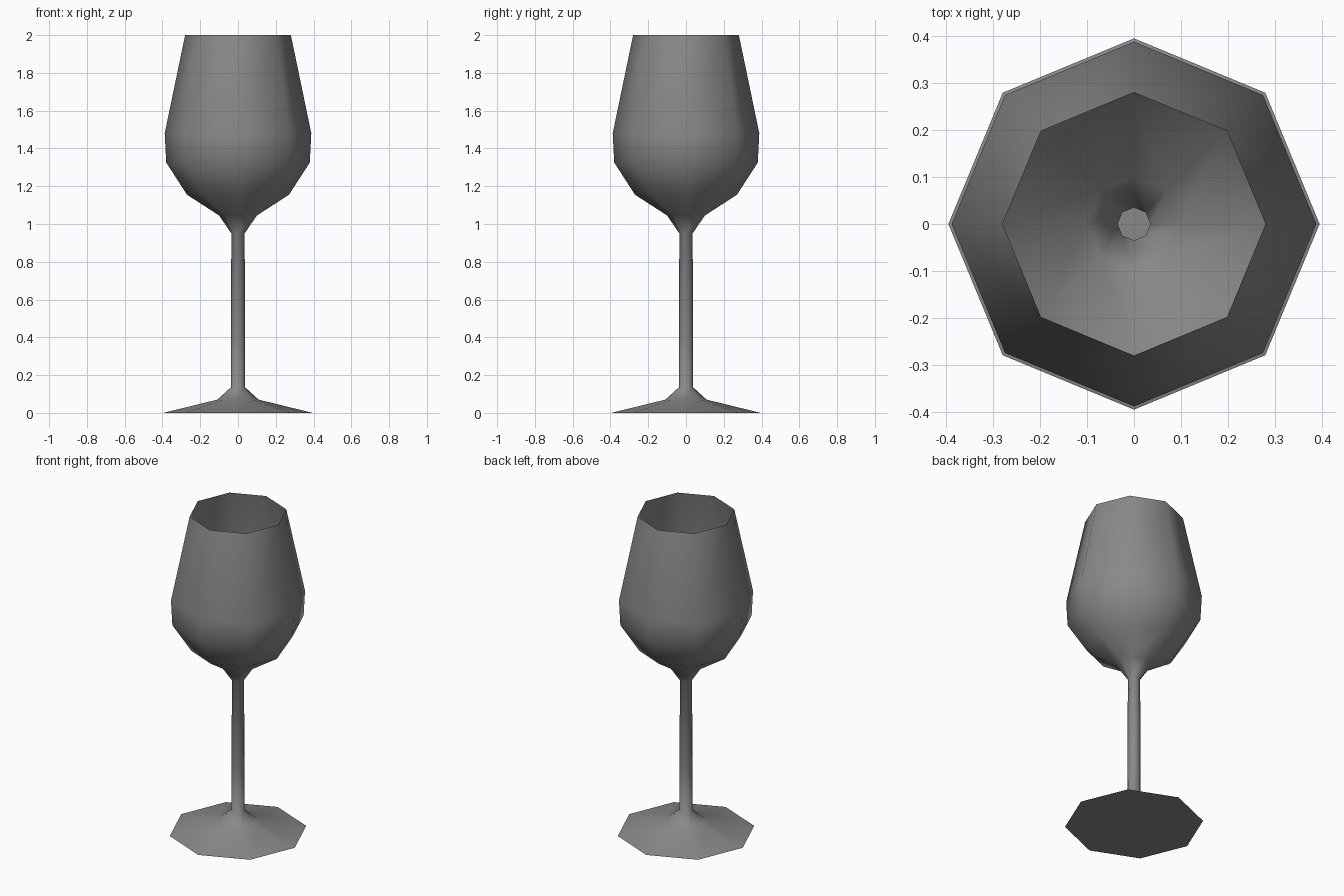
import bpy
import bmesh
from math import cos, sin, tau, radians

cube = bpy.data.objects.get("Cube")
if cube:
    bpy.data.objects.remove(cube, do_unlink=True)

SIDES = 8

# Single grey material
grey = bpy.data.materials.new("grey glass")
grey.use_nodes = True
color = (0.25, 0.25, 0.25, 1)
grey.diffuse_color = color
grey.node_tree.nodes["Principled BSDF"].inputs["Base Color"].default_value = color

# Radius and height, from the foot up to the open rim
profile = [
    (0.395, 0), (0.11, 0.07), (0.038, 0.135), (0.038, 0.4), (0.035, 0.95),
    (0.1, 1.045), (0.27, 1.155), (0.38, 1.325), (0.388, 1.48), (0.28, 2),
]


def lathe(name, points):
    """Thin-walled octagonal lathe, closed at the bottom and open at the top."""
    bm = bmesh.new()
    rings = [[bm.verts.new((r * cos(tau * i / SIDES), r * sin(tau * i / SIDES), z))
              for i in range(SIDES)] for r, z in points]
    bm.faces.new(rings[0][::-1])
    for low, high in zip(rings, rings[1:]):
        for i in range(SIDES):
            j = (i + 1) % SIDES
            bm.faces.new((low[i], low[j], high[j], high[i]))
    mesh = bpy.data.meshes.new(name)
    bm.to_mesh(mesh)
    bm.free()
    mesh.materials.append(grey)
    obj = bpy.data.objects.new(name, mesh)
    bpy.context.collection.objects.link(obj)
    return obj


# Foot, stem and bowl form one continuous surface
glass = lathe("wine_glass", profile)
bpy.ops.object.select_all(action="DESELECT")
glass.select_set(True)
bpy.context.view_layer.objects.active = glass
bpy.ops.object.shade_smooth_by_angle(angle=radians(60))
